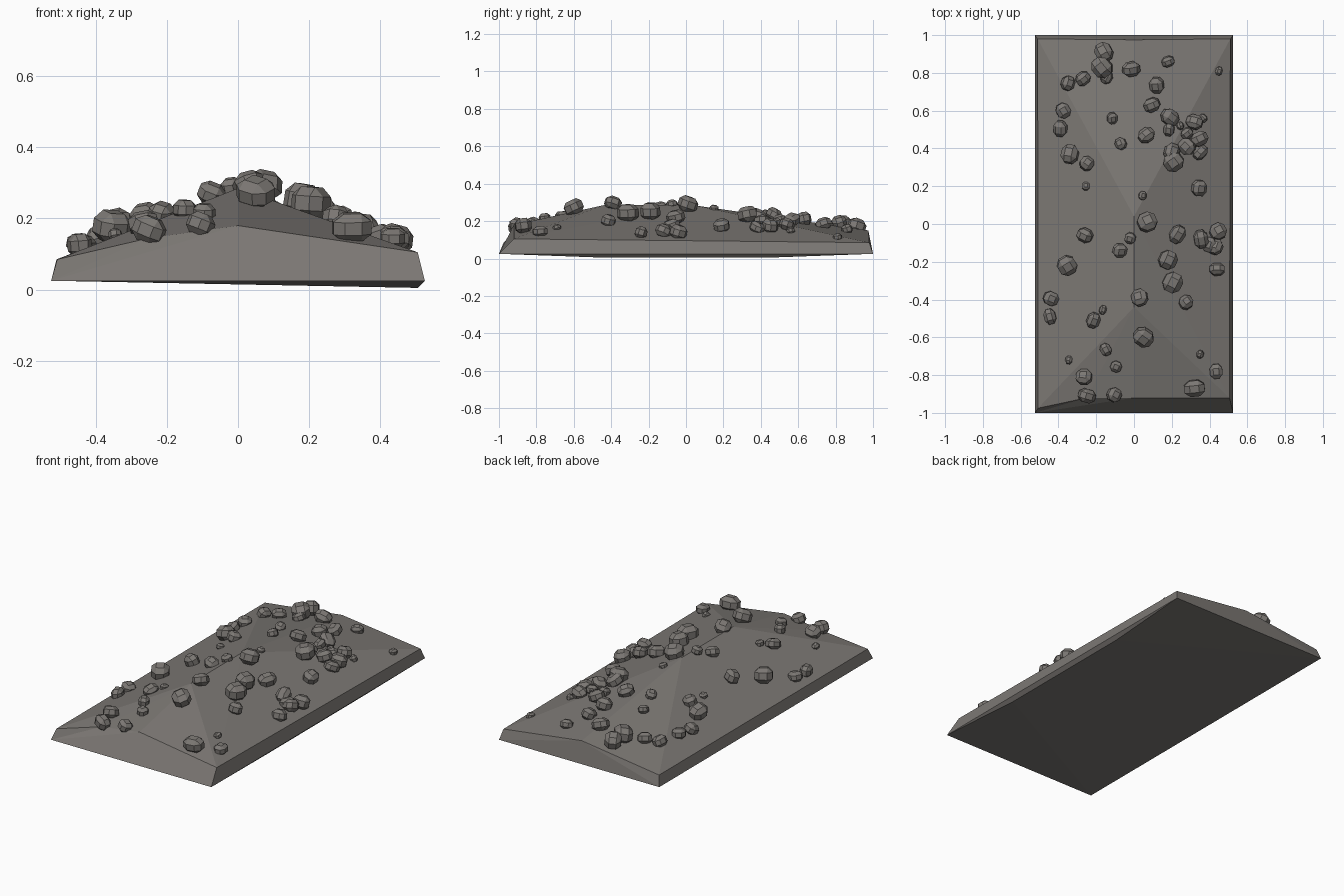
import bpy, bmesh, math, random
from mathutils import Vector, Matrix
from mathutils.bvhtree import BVHTree

if "Cube" in bpy.data.objects:
    bpy.data.objects.remove(bpy.data.objects["Cube"])

random.seed(4)

stone = bpy.data.materials.new("grey_stone")
stone.diffuse_color = (0.2, 0.187, 0.174, 1)
stone.use_nodes = True
stone.node_tree.nodes["Principled BSDF"].inputs["Base Color"].default_value = stone.diffuse_color


def add_object(name, bm):
    bmesh.ops.recalc_face_normals(bm, faces=bm.faces)
    mesh = bpy.data.meshes.new(name)
    bm.to_mesh(mesh)
    mesh.materials.append(stone)
    obj = bpy.data.objects.new(name, mesh)
    bpy.context.collection.objects.link(obj)
    return obj


# Gravel mound: base corners, sunken underside edge, eaves, ridge
points = [
    (-.525, -1, .025), (.525, -1, .025), (.525, 1, .025), (-.525, 1, .025),
    (.505, -.45, .005), (.505, .45, .005),
    (-.508, -.975, .085), (-.25, -.92, .145), (0, -.92, .18), (.505, -.92, .105),
    (.51, .98, .085), (0, .975, .15), (-.51, .98, .085),
    (0, -.44, .285), (0, .04, .285),
]
faces = [
    (0, 1, 9, 8), (0, 8, 7), (0, 7, 6),              # front bank
    (1, 2, 10, 9), (3, 0, 6, 12),                    # side banks
    (2, 3, 11), (2, 11, 10), (3, 12, 11),            # back bank
    (6, 7, 13), (7, 8, 13), (8, 9, 13),              # front slope
    (9, 10, 14), (9, 14, 13), (12, 6, 13), (12, 13, 14),  # side slopes
    (10, 11, 14), (11, 12, 14),                      # back slope
    (0, 3, 5, 4), (0, 4, 1), (3, 2, 5), (1, 4, 5, 2),     # underside
]
bm = bmesh.new()
verts = [bm.verts.new(p) for p in points]
for f in faces:
    bm.faces.new([verts[i] for i in f])
add_object("mound", bm)
tree = BVHTree.FromBMesh(bm)
bm.free()

# Rocks grouped by radius, as (x, y) spots on the mound
rocks = {
    .058: [(-.16, .91), (-.17, .83), (-.34, .37), (.07, .01), (-.355, -.22),
           (.18, -.19), (.205, -.31), (.05, -.6), (.32, -.87), (.21, .33)],
    .048: [(-.015, .82), (.095, .63), (.065, .47), (.19, .565), (.23, -.055),
           (.345, .19), (-.26, -.06), (.03, -.39), (-.265, -.81), (-.25, -.91),
           (.32, .54), (.28, .41), (.355, -.08), (.445, -.04), (.43, -.12),
           (.345, .45), (.2, .38)],
    .042: [(.12, .735), (-.375, .6), (-.39, .505), (-.25, .32), (-.105, -.905),
           (.435, -.78), (-.44, -.395), (-.445, -.49), (-.075, -.14),
           (.44, -.24), (.275, -.415), (-.215, -.51), (-.35, .745), (-.27, .77),
           (.35, .38), (.4, -.11)],
    .034: [(.18, .86), (-.07, .425), (-.095, -.755), (-.02, -.075),
           (-.115, .56), (-.15, -.665), (.185, .5), (-.145, .775), (.28, .48)],
    .024: [(.45, .81), (-.255, .2), (.045, .15), (-.165, -.455),
           (-.345, -.72), (.35, -.69), (.365, .56), (.245, .52)],
}
lift = {.058: .55, .048: .45, .042: .35, .034: .35, .024: .2}

bm = bmesh.new()
for radius, spots in rocks.items():
    for x, y in spots:
        hit, normal, _, _ = tree.ray_cast(Vector((x, y, 1)), Vector((0, 0, -1)))
        rock = bmesh.new()
        bmesh.ops.create_cube(rock, size=2)
        bmesh.ops.bevel(rock, geom=rock.edges[:], offset=.55, segments=1,
                        affect='EDGES', profile=.5)
        # Pull the chamfered block towards a ball, then stretch and tumble it
        for v in rock.verts:
            v.co = v.co.lerp(v.co.normalized(), .6)
        size = [radius * random.uniform(.8, .95), radius * random.uniform(.9, 1.1),
                radius * random.uniform(.72, .88)]
        turn = (Matrix.Rotation(random.uniform(0, math.pi), 4, 'Z')
                @ Matrix.Rotation(random.uniform(-.4, .4), 4, 'X')
                @ Matrix.Rotation(random.uniform(-.4, .4), 4, 'Y'))
        place = Matrix.Translation(hit + Vector((0, 0, radius * lift[radius])))
        rock.transform(place @ turn @ Matrix.Diagonal((*size, 1)))
        temp = bpy.data.meshes.new("rock_part")
        rock.to_mesh(temp)
        rock.free()
        bm.from_mesh(temp)
        bpy.data.meshes.remove(temp)
add_object("rocks", bm)
bm.free()
